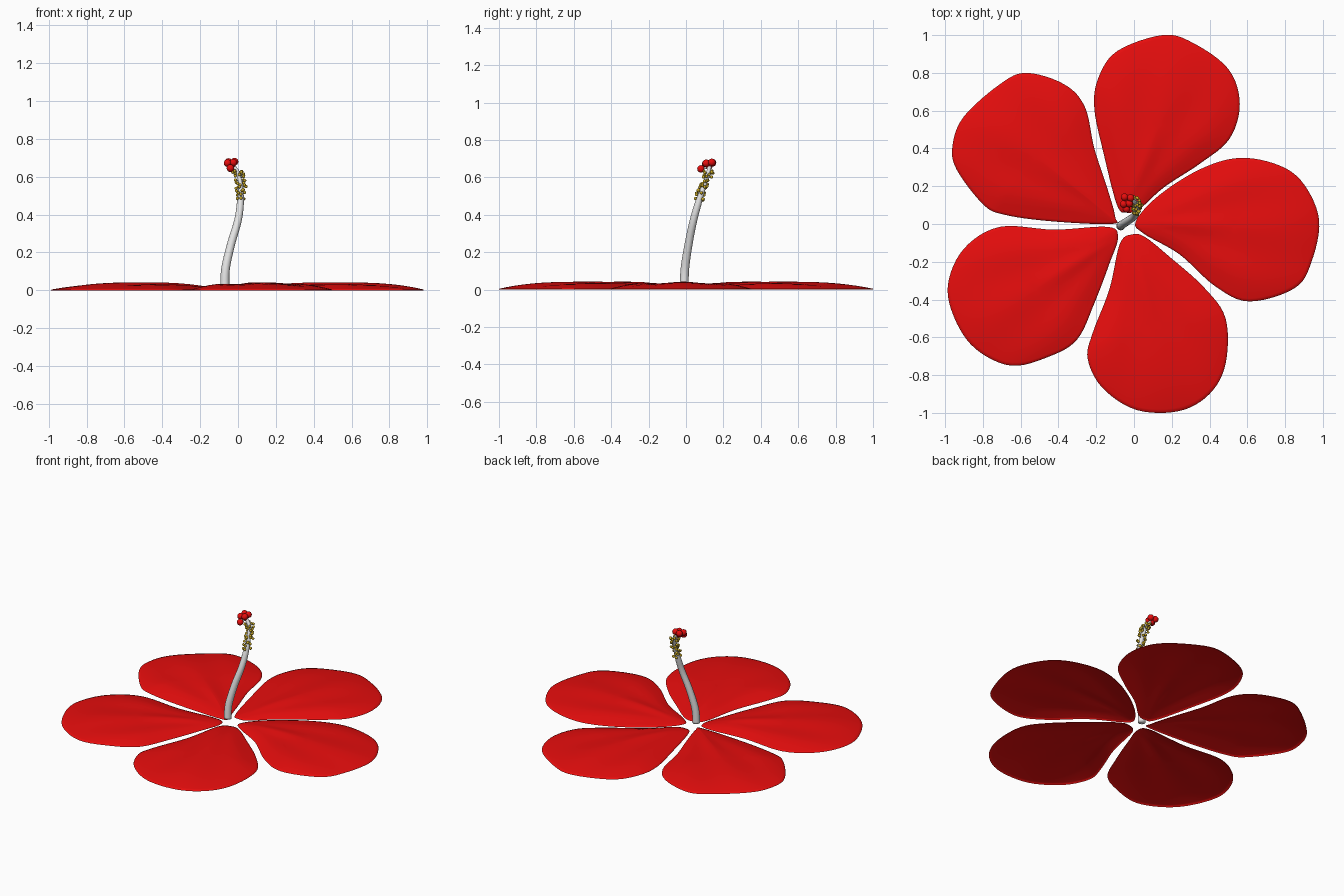
import bpy, bmesh, math, random
from mathutils import Vector

if "Cube" in bpy.data.objects:
    bpy.data.objects.remove(bpy.data.objects["Cube"])

random.seed(4)


def material(name, rgb):
    m = bpy.data.materials.new(name)
    m.diffuse_color = (*rgb, 1)
    m.use_nodes = True
    m.node_tree.nodes["Principled BSDF"].inputs["Base Color"].default_value = m.diffuse_color
    return m


RED = material("petal red", (0.8, 0.004, 0.004))
WHITE = material("stem white", (0.8, 0.8, 0.8))
GOLD = material("pollen gold", (0.62, 0.42, 0.02))


def finish(bm, name, mat):
    for f in bm.faces:
        f.smooth = True
    me = bpy.data.meshes.new(name)
    bm.to_mesh(me)
    bm.free()
    me.materials.append(mat)
    ob = bpy.data.objects.new(name, me)
    bpy.context.collection.objects.link(ob)
    return ob


def spline(pts, steps, closed):
    """Catmull-Rom curve through the points."""
    n, out = len(pts), []
    pick = (lambda i: pts[i % n]) if closed else (lambda i: pts[max(0, min(n - 1, i))])
    for i in range(n if closed else n - 1):
        a, b, c, d = (pick(i + k) for k in (-1, 0, 1, 2))
        for s in range(steps):
            t = s / steps
            out.append(0.5 * (2 * b + (c - a) * t + (2 * a - 5 * b + 4 * c - d) * t * t
                              + (3 * b - a - 3 * c + d) * t ** 3))
    if not closed:
        out.append(pts[-1])
    return out


def petal(name, outline):
    """Shallow domed sheet; the first outline point is the petal's base."""
    pts = [Vector(p) for p in outline]
    area = sum(p.cross(q) for p, q in zip(pts, pts[1:] + pts[:1]))
    if area < 0:
        pts = pts[:1] + pts[:0:-1]
    rim = spline(pts, 6, True)
    centre = sum(rim, Vector((0, 0))) / len(rim)
    base = pts[0]
    axis = centre - base

    def height(p, t):
        d = p - base
        phi = math.atan2(axis.cross(d), axis.dot(d))
        dome = 1 - t ** 3
        fold = 0.004 * math.cos(14 * phi) * min(1, d.length / 0.3)
        return 0.004 + dome * (0.034 + fold)

    bm = bmesh.new()
    levels = [0.12, 0.25, 0.38, 0.5, 0.62, 0.73, 0.83, 0.91, 0.96, 0.995]
    rings = []
    for t in levels:
        ring = []
        for r in rim:
            p = centre.lerp(r, t)
            ring.append(bm.verts.new((p.x, p.y, height(p, t))))
        rings.append(ring)
    # turned-down lip
    rings.append([bm.verts.new((r.x, r.y, 0)) for r in rim])
    mid = bm.verts.new((centre.x, centre.y, height(centre, 0)))
    n = len(rim)
    for i in range(n):
        j = (i + 1) % n
        bm.faces.new((mid, rings[0][i], rings[0][j]))
        for a, b in zip(rings, rings[1:]):
            bm.faces.new((a[i], b[i], b[j], a[j]))
    return finish(bm, name, RED)


# Five petals
petal("petal_right", [
    (0.01, 0.015), (0.13, 0.15), (0.35, 0.29), (0.56, 0.35), (0.77, 0.31), (0.90, 0.21),
    (0.98, 0.02), (0.94, -0.20), (0.85, -0.34), (0.61, -0.41), (0.43, -0.33),
    (0.24, -0.16), (0.05, -0.05)])
petal("petal_back", [
    (-0.04, 0.06), (-0.09, 0.10), (-0.16, 0.37), (-0.21, 0.61), (-0.19, 0.77), (-0.09, 0.915),
    (0.15, 1.0), (0.31, 0.96), (0.50, 0.82), (0.56, 0.635), (0.505, 0.45),
    (0.35, 0.32), (0.16, 0.195), (0.03, 0.08)])
petal("petal_back_left", [
    (-0.10, 0.04), (-0.12, 0.0), (-0.445, 0.015), (-0.69, 0.05), (-0.80, 0.105), (-0.94, 0.29),
    (-0.96, 0.42), (-0.90, 0.57), (-0.71, 0.74), (-0.57, 0.80), (-0.37, 0.74),
    (-0.26, 0.62), (-0.21, 0.40), (-0.14, 0.185)])
petal("petal_front_left", [
    (-0.085, -0.07), (-0.14, -0.015), (-0.42, -0.03), (-0.71, -0.015), (-0.90, -0.13),
    (-0.985, -0.32), (-0.95, -0.50), (-0.84, -0.66), (-0.65, -0.75), (-0.445, -0.70),
    (-0.30, -0.61), (-0.21, -0.42), (-0.13, -0.21)])
petal("petal_front", [
    (-0.01, -0.055), (-0.075, -0.105), (-0.13, -0.345), (-0.22, -0.58), (-0.245, -0.715),
    (-0.165, -0.87), (0.015, -0.985), (0.24, -0.99), (0.40, -0.90), (0.485, -0.74),
    (0.485, -0.50), (0.37, -0.335), (0.19, -0.175), (0.06, -0.07)])

# Curved, tapering central stem
path = spline([Vector(p) for p in [
    (-0.07, -0.01, 0.025), (-0.065, -0.005, 0.12), (-0.035, 0.015, 0.25), (0.0, 0.04, 0.37),
    (0.013, 0.068, 0.47), (0.014, 0.095, 0.55), (0.0, 0.118, 0.62), (-0.025, 0.125, 0.655)]], 5, False)


def tube(bm, line, radii, sides=16):
    rings = []
    for i, p in enumerate(line):
        d = line[min(i + 1, len(line) - 1)] - line[max(i - 1, 0)]
        rot = Vector((0, 0, 1)).rotation_difference(d)
        rings.append([bm.verts.new(p + rot @ Vector((radii[i] * math.cos(a), radii[i] * math.sin(a), 0)))
                      for a in (2 * math.pi * k / sides for k in range(sides))])
    for a, b in zip(rings, rings[1:]):
        for k in range(sides):
            m = (k + 1) % sides
            bm.faces.new((a[k], a[m], b[m], b[k]))
    bm.faces.new(rings[0][::-1])
    bm.faces.new(rings[-1])


bm = bmesh.new()
tube(bm, path, [0.024 - 0.005 * min(1, p.z / 0.45) - 0.008 * max(0, min(1, (p.z - 0.45) / 0.12))
                for p in path])
stem = finish(bm, "stem", WHITE)


def ball(bm, centre, radius, u=12, v=8):
    made = bmesh.ops.create_uvsphere(bm, u_segments=u, v_segments=v, radius=radius)
    bmesh.ops.translate(bm, verts=made["verts"], vec=centre)


# Pollen grains on short filaments around the upper stem
grains, threads = bmesh.new(), bmesh.new()
upper = [p for p in path if 0.46 < p.z < 0.63]
for i in range(46):
    k = random.uniform(0, len(upper) - 1.001)
    p = upper[int(k)].lerp(upper[int(k) + 1], k % 1)
    a = i * 2.4
    tip = p + Vector((math.cos(a), math.sin(a), 0.2)) * random.uniform(0.018, 0.029)
    ball(grains, tip, 0.0085, 8, 6)
    tube(threads, [p, tip], [0.003, 0.003], 5)
finish(grains, "pollen_grains", GOLD)
finish(threads, "filaments", WHITE)

# Red stigma balls on short branches at the tip
balls, branches = bmesh.new(), bmesh.new()
for c in [(-0.05, 0.142, 0.678), (-0.018, 0.138, 0.68), (-0.055, 0.105, 0.672),
          (-0.025, 0.108, 0.675), (-0.04, 0.08, 0.645), (-0.035, 0.122, 0.66)]:
    ball(balls, Vector(c), 0.02, 16, 10)
    tube(branches, [path[-1], Vector(c)], [0.007, 0.006], 8)
finish(balls, "stigma_balls", RED)
finish(branches, "stigma_branches", WHITE)
